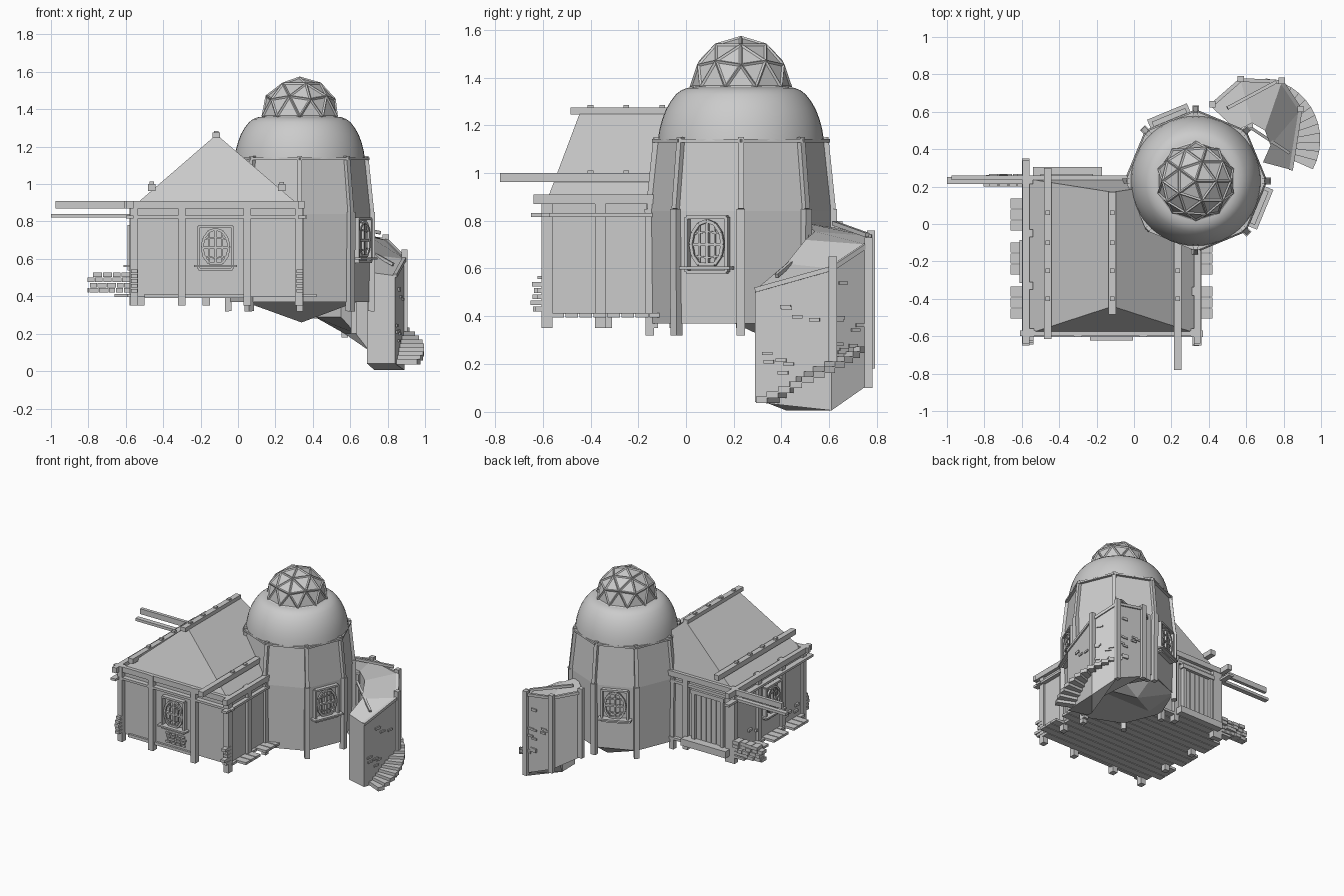
import bpy, bmesh, random
from math import sin, cos, pi, radians
from mathutils import Matrix, Vector

if "Cube" in bpy.data.objects:
    bpy.data.objects.remove(bpy.data.objects["Cube"])
random.seed(4)
T = Matrix.Translation
TX, TY = 0.33, 0.23                     # tower axis


def finish(name, bm):
    bmesh.ops.recalc_face_normals(bm, faces=bm.faces)
    me = bpy.data.meshes.new(name)
    bm.to_mesh(me)
    bm.free()
    ob = bpy.data.objects.new(name, me)
    bpy.context.collection.objects.link(ob)
    return ob


def mesh(name, verts, faces):
    bm = bmesh.new()
    vs = [bm.verts.new(v) for v in verts]
    for f in faces:
        bm.faces.new([vs[i] for i in f])
    return finish(name, bm)


def box(x0, x1, y0, y1, z0, z1):
    return T(((x0 + x1) / 2, (y0 + y1) / 2, (z0 + z1) / 2)) @ Matrix.Diagonal((x1 - x0, y1 - y0, z1 - z0, 1))


def beam(a, b, w, h=None):
    a, b = Vector(a), Vector(b)
    d = b - a
    return T((a + b) / 2) @ d.to_track_quat('Z', 'Y').to_matrix().to_4x4() @ Matrix.Diagonal((w, h or w, d.length, 1))


def boxes(name, mats, base=Matrix()):
    bm = bmesh.new()
    for m in mats:
        bmesh.ops.create_cube(bm, size=1, matrix=base @ m)
    return finish(name, bm)


def loft(name, rings):
    n = len(rings[0])
    verts = [v for r in rings for v in r]
    faces = [(k * n + i, k * n + (i + 1) % n, (k + 1) * n + (i + 1) % n, (k + 1) * n + i)
             for k in range(len(rings) - 1) for i in range(n)]
    faces += [range(n), range(len(verts) - n, len(verts))]
    return mesh(name, verts, faces)


def ring(r, z, n=8):
    return [Vector((TX + r * cos(2 * pi * i / n), TY + r * sin(2 * pi * i / n), z)) for i in range(n)]


def on_wall(x, y, z, deg):
    # local frame: x along the wall, -y outward, z up
    return T((x, y, z)) @ Matrix.Rotation(radians(deg), 4, 'Z')


# ---- house body, roof, floor
boxes("house_walls", [box(-.56, .33, -.57, .23, .41, .88)])
mesh("roof", [(-.56, -.585, .88), (.335, -.585, .88), (.335, .24, .88), (-.56, .24, .88),
              (-.115, -.44, 1.265), (-.115, .17, 1.265)],
     [(0, 1, 4), (1, 2, 5, 4), (2, 3, 5), (3, 0, 4, 5), (3, 2, 1, 0)])
planks = []
for i in range(14):
    y = -.565 + i * .059
    l = .09 if i % 4 else .02
    r = .08 if i % 4 and i < 8 else .01
    planks.append(box(-.57 - l, .34 + r, y, y + .053, .395, .413))
boxes("floor_planks", planks)

# ---- house timber frame
posts = [box(x - .02, x + .02, -.605, -.56, .35, .91) for x in (-.555, -.3, .05, .325)]
posts += [box(-.58, -.54, y - .02, y + .02, .35, .91) for y in (-.33, -.05, .235)]
posts += [box(.31, .35, y - .022, y + .022, .35, .91) for y in (-.36, -.14)]
posts += [box(x - .02, x + .02, .21, .255, .35, .88) for x in (-.52, -.17)]
boxes("house_posts", posts)
eaves = [box(-.61, .35, -.6, -.57, .87, .91), box(-.6, .37, -.605, -.57, .815, .832),
         box(-.595, -.56, -.64, .34, .87, .91), box(-.6, -.56, -.65, .35, .815, .832),
         box(.32, .355, -.64, -.05, .87, .91), box(.32, .36, -.65, -.05, .815, .832)]
boxes("eave_beams", eaves)
boxes("long_back_beams", [box(-.975, 0, .235, .26, .87, .91), box(-1, 0, .215, .25, .82, .84)])
boxes("roof_beams", [box(-.135, -.095, -.485, .17, 1.245, 1.275), box(-.48, -.44, -.615, .3, .962, 1.0),
                     box(.215, .255, -.78, -.1, .962, 1.0)])
pegs = [box(x - .012, x + .012, y - .012, y + .012, z, z + .03)
        for x, z in ((-.115, 1.255), (-.46, .985), (.235, .98)) for y in (-.4, -.25, -.1, .06)
        if not (x > .2 and y > -.2)]
boxes("roof_beam_pegs", pegs)

# ---- back door with porch step
door = [box(-.49, -.465, .225, .262, .41, .8), box(-.255, -.23, .225, .262, .41, .8),
        box(-.5, -.22, .225, .268, .79, .82)]
door += [box(-.46 + i * .041, -.424 + i * .041, .225, .245, .42, .79) for i in range(5)]
boxes("back_door", door)
boxes("door_step", [box(-.54, -.17, .23, .305, .4, .45)])


# ---- arched lattice windows
def window(name, base):
    w, h, d = .18, .23, .03
    m = [box(s * w / 2 - .007, s * w / 2 + .007, -d, .01, -h / 2, h / 2) for s in (-1, 1)]
    m += [box(-w / 2, w / 2, -d, .01, s * h / 2 - .007, s * h / 2 + .007) for s in (-1, 1)]
    m.append(box(-w / 2 - .025, w / 2 + .025, -d - .02, .01, -.104, -.092))
    pts = [(.072 * cos(a), -.02, .085 * max(-1, 1.15 * sin(a)) + .002) for a in [2 * pi * i / 12 for i in range(12)]]
    m += [beam(pts[i], pts[(i + 1) % 12], .014) for i in range(12)]
    m += [box(-.005, .005, -.022, .01, -.09, .1), box(-.07, .07, -.022, .01, -.006, .006)]
    m += [beam((s * .07, -.015, t * .045), (0, -.015, t * .055), .008) for s in (-1, 1) for t in (-1, 1)]
    m += [beam((s * .035, -.015, -.085), (s * .035, -.015, .085), .007) for s in (-1, 1)]
    boxes(name, m, base)


window("front_window", on_wall(-.12, -.572, .66, 0))
window("left_window", on_wall(-.562, -.2, .66, -90))
for nm, a in (("tower_right_window", -22.5), ("tower_back_window", 112.5)):
    r = .352
    window(nm, on_wall(TX + r * cos(radians(a)), TY + r * sin(radians(a)), .7, a + 90))

# ---- loose bricks at the corners and on the walls
bricks = []
for row in range(4):
    z = .42 + row * .028
    x = -.57
    while x > -.8 + row * .012 + (row % 2) * .02:
        l = random.uniform(.035, .055)
        bricks.append(box(max(x - l, -.805), x - .004, .2, .25 + random.uniform(0, .02), z, z + .024))
        x -= l
boxes("brick_pier", bricks)
chips = []
for x in (-.555, .33):
    for k in range(5):
        o = random.uniform(.02, .06)
        z = .42 + k * .026
        chips.append(box(x - .017, x + .017, -.6 - o, -.57, z, z + .02))
for k in range(16):
    x, z = -.2 + (k % 4) * .042 + random.uniform(0, .015), .43 + (k // 4) * .022
    chips.append(box(x, x + .034, -.578, -.56, z, z + .014))
for k in range(7):
    y, z = random.uniform(-.55, .1), random.uniform(.43, .52)
    chips.append(box(-.575, -.55, y, y + .04, z, z + .018))
boxes("wall_bricks", chips)
boxes("front_sill_beam", [box(-.5, .05, -.585, -.56, .39, .412)])

# ---- eight sided tower
R0, R1, R2 = .378, .383, .352
loft("tower_walls", [ring(R0, .37), ring(R1, .84), ring(R2, 1.135)])
a, b, c = ring(R0 + .004, .32), ring(R1 + .002, .85), ring(R2 + .002, 1.15)
boxes("tower_posts", [beam(p, q, .036) for p, q in zip(a, b)] + [beam(p, q, .026) for p, q in zip(b, c)])
e = ring(R2 + .012, 1.135)
boxes("tower_rim", [beam(e[i], e[(i + 1) % 8], .02, .014) for i in range(8)])
mesh("tower_underside", [(.03, .2, .372), (.64, .2, .372), (.6, .5, .372), (.33, .6, .372), (.06, .5, .372),
                         (.34, .44, .26)],
     [(0, 1, 5), (1, 2, 5), (2, 3, 5), (3, 4, 5), (4, 0, 5), (0, 1, 2, 3, 4)])
prof = [(.348, 1.135), (.342, 1.18), (.33, 1.225), (.315, 1.265), (.295, 1.3), (.272, 1.33), (.25, 1.347),
        (.225, 1.357), (.2, 1.36)]
dome = loft("tower_dome", [ring(r, z, 48) for r, z in prof])
bpy.context.view_layer.objects.active = dome
dome.select_set(True)
bpy.ops.object.shade_smooth_by_angle(angle=radians(35))


# ---- geodesic lantern: panels and struts
for nm in ("lantern_panels", "lantern_struts"):
    bm = bmesh.new()
    bmesh.ops.create_icosphere(bm, subdivisions=2, radius=.208, matrix=T((TX, TY, 1.36)))
    bmesh.ops.delete(bm, geom=[v for v in bm.verts if v.co.z < 1.35], context='VERTS')
    ob = finish(nm, bm)
    if "struts" in nm:
        w = ob.modifiers.new("struts", 'WIREFRAME')
        w.thickness = .014
        w.offset = 0

# ---- spiral stair housing: inner point, outer point, bottom, top
st = [((.69, .33), (.84, .29), .04, .51), ((.73, .42), (.89, .61), .005, .6), ((.70, .50), (.79, .76), .11, .7),
      ((.63, .54), (.57, .77), .2, .735), ((.55, .5), (.41, .63), .29, .77)]
loft("stair_housing", [[(*i, zb), (*o, zb), (*o, zt), (*i, zt + .02)] for i, o, zb, zt in st])
sp = [beam((x, y, z0), (x, y, z1), .034) for x, y, z0, z1 in
      ((.89, .615, .2, .65), (.79, .765, .1, .73), (.57, .775, .18, .76), (.42, .64, .28, .8), (.62, .53, .2, .74))]
sp += [beam((.6, .53, .7), (.83, .38, .57), .016), beam((.5, .62, .79), (.76, .76, .74), .018)]
sp += [beam((*st[i][1], st[i][3]), (*st[i + 1][1], st[i + 1][3]), .02) for i in range(4)]
boxes("stair_posts_and_rails", sp)
steps = []
for k in range(13):
    ang = radians(-24 + k * 8.6)
    m = T((.665, .45, .05 + k * .021)) @ Matrix.Rotation(ang, 4, 'Z')
    steps.append(m @ box(.16, .33, -.025, .025, -.014, .014))
boxes("outer_steps", steps)
chips = []
for i in range(3):
    p, q = Vector(st[i][1]), Vector(st[i + 1][1])
    for k in range(9):
        t = random.uniform(.15, .8)
        u = p.lerp(q, t)
        z = random.uniform(max(st[i][2], st[i + 1][2]) + .12, st[i][3] - .06)
        d = q - p
        m = T((u.x, u.y, z)) @ Matrix.Rotation(Vector((1, 0)).angle_signed(d) * -1, 4, 'Z')
        chips.append(m @ box(-.022, .022, -.008, .008, -.007, .007))
boxes("stair_wall_bricks", chips)
